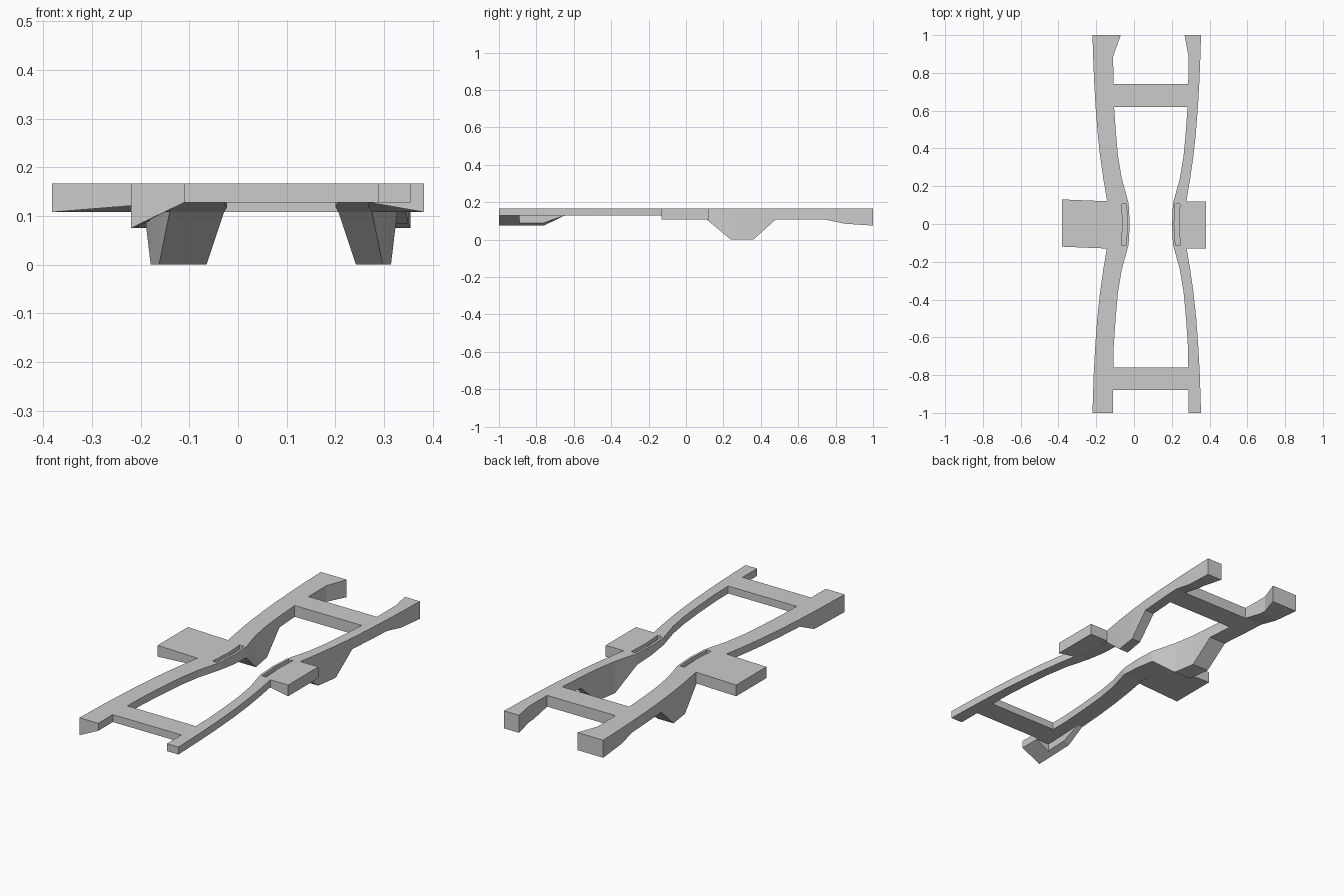
import bpy
import bmesh

cube = bpy.data.objects.get("Cube")
if cube:
    bpy.data.objects.remove(cube, do_unlink=True)

grey = bpy.data.materials.new("plain_grey")
grey.use_nodes = True
colour = (0.6, 0.6, 0.6, 1)
grey.diffuse_color = colour
grey.node_tree.nodes["Principled BSDF"].inputs["Base Color"].default_value = colour

TOP = 0.167      # deck height
THIN = 0.128     # underside of the thin front half
DEEP = 0.108     # underside of the deep rear half
MID = 0.0675     # line the two rails bow around

# Half widths against distance from the waist, and underside against y
OUTER = [(0, .205), (.11, .208), (.24, .23), (.36, .247), (.5, .262), (.65, .273), (.8, .281), (1, .2875)]
INNER = [(0, .09), (.11, .096), (.24, .132), (.36, .152), (.5, .165), (.65, .175), (.8, .1775), (1, .1775)]
UNDER = [(-1, THIN), (-.11, THIN), (.11, DEEP), (.24, 0), (.36, 0), (.48, DEEP), (.74, DEEP), (.85, .085), (1, .075)]
STATIONS = [-1, -.8, -.65, -.5, -.36, -.24, -.11, 0, .11, .24, .36, .48, .62, .74, .85, .89, 1]


def sample(curve, t):
    """Linear interpolation along a list of points."""
    for (a, u), (b, v) in zip(curve, curve[1:]):
        if t <= b:
            return u + (v - u) * (t - a) / (b - a)
    return curve[-1][1]


def loft(name, sections):
    """Skin a solid through matching rings of points."""
    bm = bmesh.new()
    rings = [[bm.verts.new(p) for p in s] for s in sections]
    count = len(rings[0])
    for a, b in zip(rings, rings[1:]):
        for i in range(count):
            j = (i + 1) % count
            bm.faces.new((a[i], a[j], b[j], b[i]))
    bm.faces.new(rings[0])
    bm.faces.new(rings[-1])
    bmesh.ops.recalc_face_normals(bm, faces=bm.faces)
    mesh = bpy.data.meshes.new(name)
    bm.to_mesh(mesh)
    bm.free()
    mesh.materials.append(grey)
    obj = bpy.data.objects.new(name, mesh)
    bpy.context.collection.objects.link(obj)
    return obj


def ring(y, x0, x1, low0, low1, high=TOP):
    return [(x0, y, high), (x1, y, high), (x1, y, low1), (x0, y, low0)]


def outer_x(side, y):
    return MID + side * sample(OUTER, abs(y))


def inner_x(side, y):
    narrow = 0.043 if side > 0 else 0
    flare = (0.02 if side > 0 else 0.04) * max(0, (y - 0.89) / 0.11)
    return MID + side * (sample(INNER, abs(y)) + narrow - flare)


for side, label in ((-1, "right"), (1, "left")):
    # Bowed rail with its leg and deepened rear end
    rail = loft(label + "_rail", [
        ring(y, outer_x(side, y), inner_x(side, y), sample(UNDER, y), sample(UNDER, y))
        for y in STATIONS])

    # Shallow slot in the waist
    cutter = loft("slot_cutter", [
        ring(y, inner_x(side, y) + side * 0.012, inner_x(side, y) + side * 0.037,
             TOP - 0.02, TOP - 0.02, TOP + 0.02)
        for y in (-.115, 0, .107)])
    cut = rail.modifiers.new("slot", "BOOLEAN")
    cut.operation = "DIFFERENCE"
    cut.solver = "EXACT"
    cut.object = cutter
    bpy.context.view_layer.objects.active = rail
    bpy.ops.object.modifier_apply(modifier=cut.name)
    bpy.data.objects.remove(cutter, do_unlink=True)

    # Side platform with a sloping underside
    tip = 0.382 * side
    platform = loft(label + "_platform", [
        ring(y, tip, outer_x(side, y) - side * 0.01, DEEP, low)
        for y, low in ((-.13, THIN), (.12, DEEP))])
    if side < 0:
        for v in platform.data.vertices:
            if v.co.x < -0.3:
                v.co.y += 0.01

# Crossbars joining the rails
for name, y0, y1, low in (("front_crossbar", -.88, -.76, THIN), ("rear_crossbar", .62, .74, DEEP)):
    loft(name, [ring(y, -0.13, 0.31, low, low) for y in (y0, y1)])

# Slanted foot under the front of the right rail
loft("front_foot", [
    [(outer_x(-1, y), y, THIN), (inner_x(-1, y), y, THIN), (outer_x(-1, y), y, 0.075)]
    for y in (-1, -.89)])

# Thin lip running back from the foot
loft("front_lip", [
    ring(y, outer_x(-1, y), outer_x(-1, y) + 0.03, low, inner_low, THIN + 0.002)
    for y, low, inner_low in ((-.89, .075, .09), (-.76, .075, .09), (-.65, THIN, THIN))])
